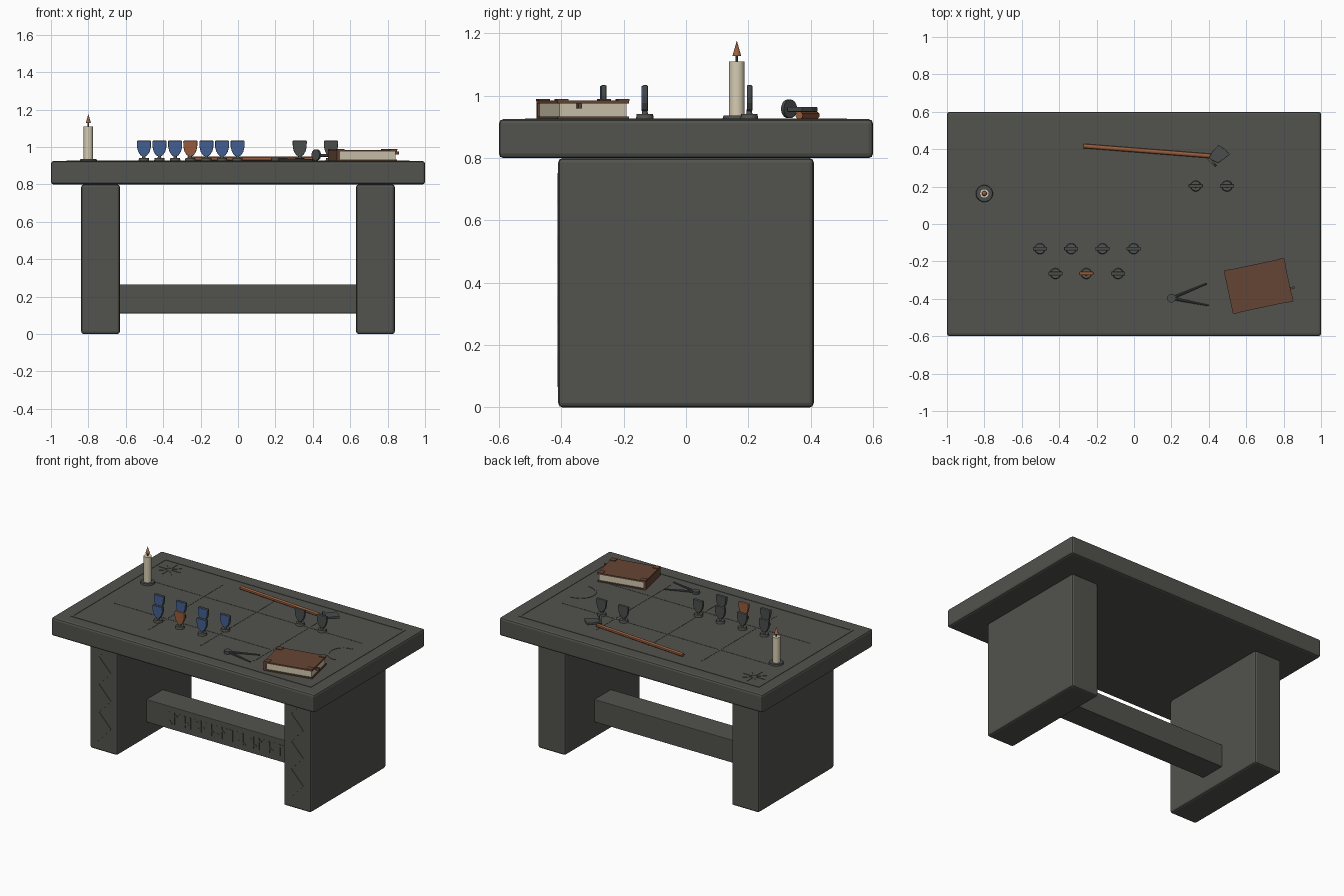
import bpy, bmesh, math, random
from mathutils import Vector, Matrix

cube = bpy.data.objects.get("Cube")
if cube:
    bpy.data.objects.remove(cube)
random.seed(4)
TOP = 0.925


def material(name, r, g, b):
    m = bpy.data.materials.new(name)
    m.use_nodes = True
    m.diffuse_color = (r, g, b, 1)
    m.node_tree.nodes["Principled BSDF"].inputs["Base Color"].default_value = (r, g, b, 1)
    return m


STONE = material("dark stone", 0.085, 0.085, 0.075)
IRON = material("iron", 0.07, 0.075, 0.075)
WAX = material("wax", 0.68, 0.61, 0.45)
PAPER = material("paper", 0.62, 0.56, 0.42)
LEATHER = material("leather", 0.13, 0.06, 0.035)
WOOD = material("wood", 0.3, 0.105, 0.045)
BLUE = material("blue enamel", 0.055, 0.115, 0.29)
FLAME = material("flame", 0.32, 0.12, 0.05)


def finish(name, bm, mat, bevel=0, smooth=False):
    bmesh.ops.recalc_face_normals(bm, faces=bm.faces)
    mesh = bpy.data.meshes.new(name)
    bm.to_mesh(mesh)
    bm.free()
    mesh.materials.append(mat)
    obj = bpy.data.objects.new(name, mesh)
    bpy.context.collection.objects.link(obj)
    if bevel:
        mod = obj.modifiers.new("bevel", 'BEVEL')
        mod.width, mod.segments = bevel, 2
    if smooth:
        bpy.ops.object.select_all(action='DESELECT')
        obj.select_set(True)
        bpy.context.view_layer.objects.active = obj
        bpy.ops.object.shade_smooth_by_angle()
    return obj


def add_box(bm, center, size, turn=None):
    mat = Matrix.Translation(center) @ (turn or Matrix()) @ Matrix.Diagonal((*size, 1))
    bmesh.ops.create_cube(bm, size=1, matrix=mat)


def box(name, center, size, mat, bevel=0, turn=None):
    bm = bmesh.new()
    add_box(bm, center, size, turn)
    return finish(name, bm, mat, bevel)


def rod(name, a, b, r1, r2, mat, sides=20):
    a, b = Vector(a), Vector(b)
    d = b - a
    bm = bmesh.new()
    bmesh.ops.create_cone(bm, cap_ends=True, segments=sides, radius1=r1, radius2=r2, depth=d.length,
                          matrix=Matrix.Translation((a + b) / 2) @ d.to_track_quat('Z', 'Y').to_matrix().to_4x4())
    return finish(name, bm, mat, smooth=True)


def plate(name, outline, thickness, mat, place, bevel=0):
    """Extruded outline, lying in local xy and moved by place."""
    bm = bmesh.new()
    face = bm.faces.new([bm.verts.new((x, y, 0)) for x, y in outline])
    up = bmesh.ops.extrude_face_region(bm, geom=[face])
    bmesh.ops.translate(bm, vec=(0, 0, thickness),
                        verts=[v for v in up["geom"] if isinstance(v, bmesh.types.BMVert)])
    bm.transform(place)
    return finish(name, bm, mat, bevel)


def strokes(name, lines, width, place, height=0.006):
    """Thin relief strips along line segments in local xy."""
    bm = bmesh.new()
    for p, q in lines:
        p, q = Vector((*p, 0)), Vector((*q, 0))
        d = q - p
        add_box(bm, (p + q) / 2, (d.length + width * 0.8, width, height),
                Matrix.Rotation(math.atan2(d.y, d.x), 4, 'Z'))
    bm.transform(place)
    return finish(name, bm, STONE)


def chain(points):
    return list(zip(points, points[1:]))


ON_TOP = Matrix.Translation((0, 0, TOP))
UPRIGHT = Matrix.Rotation(math.pi / 2, 4, 'X')

# Table
box("table_top", (0, 0, 0.8625), (2, 1.2, 0.125), STONE, 0.014)
box("stretcher", (0, 0, 0.188), (1.3, 0.18, 0.155), STONE, 0.003)
for side, label in ((-1, "right"), (1, "left")):
    box(label + "_leg", (0.735 * side, 0, 0.4), (0.207, 0.82, 0.8), STONE, 0.014)
    zigzag = [(0.73 * side + (0.045 if i % 2 == 0 else -0.045), 0.743 - 0.0954 * i) for i in range(8)]
    strokes(label + "_leg_zigzag", chain(zigzag), 0.014, Matrix.Translation((0, -0.41, 0)) @ UPRIGHT)

# Abstract notched band along the stretcher
notches = []
for i in range(24):
    x = -0.46 + 0.04 * i
    notches.append(((x, 0.153), (x, 0.225)))
    z = random.choice((0.17, 0.19, 0.21))
    notches.append(((x, z), (x + random.choice((-0.02, 0.02)), z + random.choice((-0.018, 0, 0.018)))))
strokes("stretcher_notches", notches, 0.009, Matrix.Translation((0, -0.09, 0)) @ UPRIGHT)

# Relief on the table top
fx, fy = 0.907, 0.508
strokes("top_border", chain([(-fx, -fy), (fx, -fy), (fx, fy), (-fx, fy), (-fx, -fy)]), 0.018, ON_TOP, 0.005)
grid = [((x, -0.4), (x, 0.4)) for x in (-0.4, 0, 0.4)] + [((-0.8, y), (0.8, y)) for y in (-0.2, 0.2)]
strokes("top_grid", grid, 0.009, ON_TOP, 0.003)
star = []
for i in range(8):
    c, s = math.cos(i * math.pi / 4), math.sin(i * math.pi / 4)
    star.append(((-0.8 + 0.02 * c, 0.4 + 0.02 * s), (-0.8 + 0.075 * c, 0.4 + 0.075 * s)))
strokes("top_star", star, 0.009, ON_TOP, 0.005)
arc = [(0.8 + 0.095 * math.cos(t), 0.095 * math.sin(t))
       for t in (math.pi * (0.5 + i / 16) for i in range(17))]
strokes("top_crescent", chain(arc), 0.012, ON_TOP, 0.005)

# Candle
cx, cy = -0.8, 0.163
rod("candle_dish", (cx, cy, TOP), (cx, cy, 0.936), 0.046, 0.043, IRON)
rod("candle", (cx, cy, TOP), (cx, cy, 1.11), 0.025, 0.025, WAX)
rod("candle_wick", (cx, cy, 1.11), (cx, cy, 1.135), 0.004, 0.004, IRON, 8)
rod("candle_flame", (cx, cy, 1.128), (cx, cy, 1.177), 0.014, 0, FLAME, 12)

# Standing shield tokens: flat top, sides curving in to a blunt point
half = [(0.038, 1.034), (0.037, 1.0), (0.031, 0.976), (0.019, 0.957), (0.006, 0.949)]
shield = half + [(-x, z) for x, z in reversed(half)]
tokens = [(-0.503 + 0.167 * i, -0.132, BLUE) for i in range(4)]
tokens += [(-0.42, -0.265, BLUE), (-0.255, -0.265, WOOD), (-0.085, -0.265, BLUE)]
tokens += [(0.33, 0.203, IRON), (0.497, 0.203, IRON)]
for n, (x, y, mat) in enumerate(tokens):
    tag = "token_%d_" % (n + 1)
    rod(tag + "foot", (x, y, TOP), (x, y, 0.941), 0.029, 0.026, STONE)
    rod(tag + "stem", (x, y, 0.94), (x, y, 0.956), 0.01, 0.008, STONE, 12)
    body = WOOD if mat == WOOD else IRON
    plate(tag + "shield", shield, 0.018, body, Matrix.Translation((x, y + 0.01, 0)) @ UPRIGHT, 0.004)
    if mat == BLUE:
        plate(tag + "face", [(px * 0.95, 0.99 + (pz - 0.99) * 0.95) for px, pz in shield], 0.004, BLUE,
              Matrix.Translation((x, y - 0.007, 0)) @ UPRIGHT)

# Axe lying down
rod("axe_handle", (-0.27, 0.417, 0.937), (0.42, 0.363, 0.937), 0.012, 0.012, WOOD, 12)
blade = [(0.4, 0.35), (0.417, 0.385), (0.452, 0.423), (0.485, 0.402), (0.512, 0.372), (0.48, 0.347), (0.45, 0.325)]
plate("axe_blade", blade, 0.016, IRON, Matrix.Translation((0, 0, 0.948)), 0.003)
rod("axe_poll", (0.414, 0.326, 0.958), (0.423, 0.335, 0.958), 0.03, 0.03, IRON)

# Dividers
rod("dividers_hinge", (0.2, -0.397, TOP), (0.2, -0.397, 0.943), 0.023, 0.023, IRON)
for label, end in (("back", (0.39, -0.318, 0.932)), ("front", (0.4, -0.436, 0.932))):
    rod("dividers_%s_arm" % label, (0.2, -0.397, 0.934), end, 0.008, 0.004, IRON, 8)

# Book, turned on the table
turn = Matrix.Rotation(math.radians(12), 4, 'Z')
spot = Vector((0.667, -0.331, 0))


def book_part(name, x, y, z, size, mat):
    box(name, spot + turn @ Vector((x, y, z)), size, mat, 0, turn)


book_part("book_bottom_cover", 0, 0, 0.929, (0.325, 0.234, 0.008), LEATHER)
book_part("book_pages", 0.003, 0, 0.954, (0.305, 0.22, 0.044), PAPER)
book_part("book_top_cover", 0, 0, 0.98, (0.325, 0.234, 0.01), LEATHER)
book_part("book_spine", -0.158, 0, 0.955, (0.016, 0.234, 0.056), LEATHER)
book_part("book_clasp", 0.163, -0.048, 0.967, (0.045, 0.012, 0.016), LEATHER)
for sx in (-1, 1):
    for sy in (-1, 1):
        book_part("book_corner", sx * 0.145, sy * 0.1, 0.986, (0.038, 0.038, 0.006), LEATHER)
